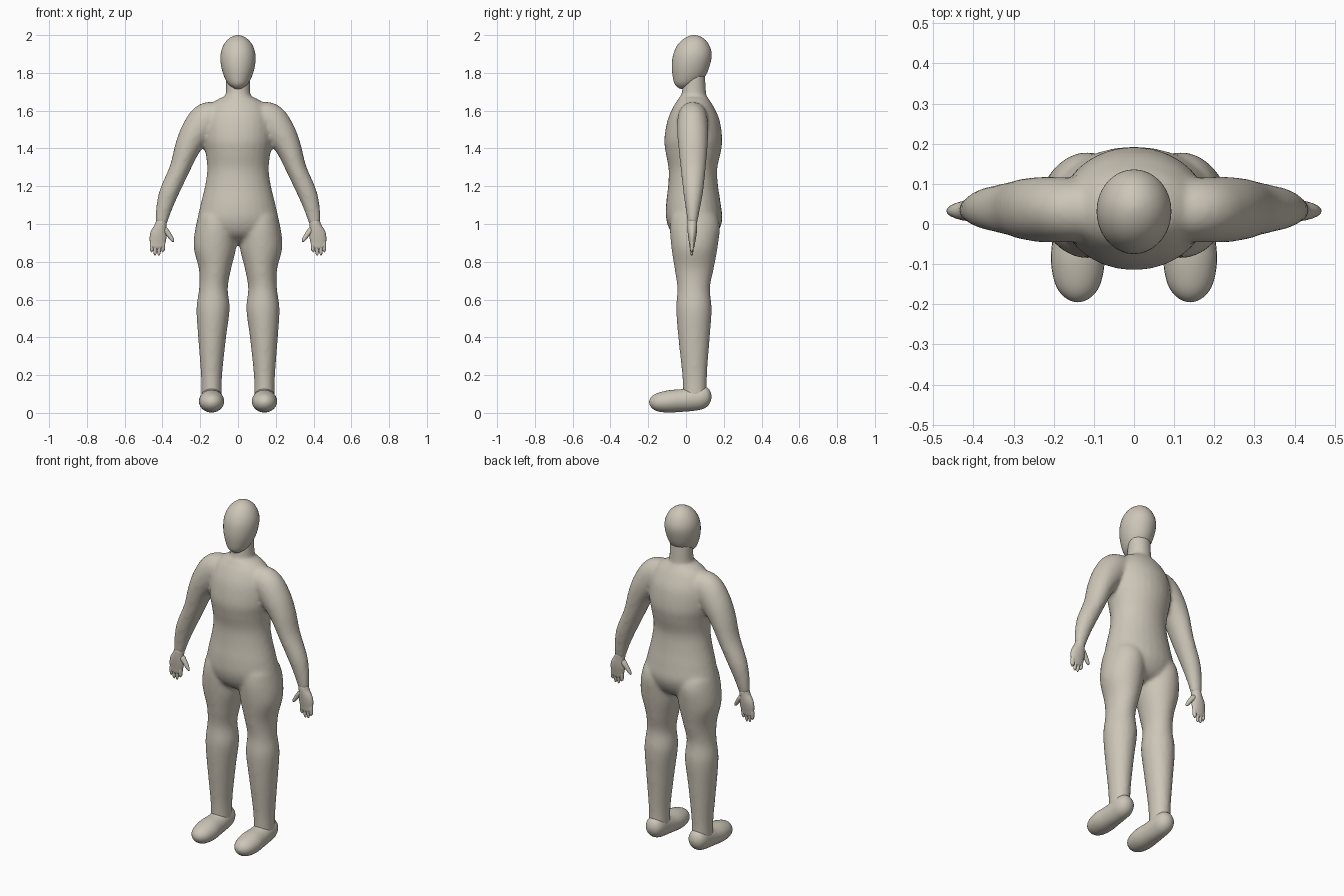
import bpy, bmesh, math
from mathutils import Vector

clay = bpy.data.materials.new("warm grey clay")
clay.diffuse_color = (0.61, 0.565, 0.48, 1)


def spline(stations, steps):
    """Smoothly interpolate stations (x, y, z, r1, r2); zero-radius ends become round."""
    def ghost(a, b):
        if a[3] == 0:
            return list(b[:3]) + [-b[3], -b[4]]
        return [2 * p - q for p, q in zip(a, b)]
    pts = [ghost(stations[0], stations[1])] + list(stations) + [ghost(stations[-1], stations[-2])]
    out = []
    for i in range(1, len(pts) - 2):
        for k in range(steps):
            t = k / steps
            out.append([0.5 * (2 * b + (c - a) * t + (2 * a - 5 * b + 4 * c - d) * t * t
                               + (3 * b - a - 3 * c + d) * t ** 3)
                        for a, b, c, d in zip(*pts[i - 1:i + 3])])
    return out + [list(stations[-1])]


def loft(bm, stations, ref, axis=None, sign=1, sides=28, steps=5):
    """Loft ellipses; r1 lies across ref, r2 along ref. A fixed axis keeps rings parallel."""
    rows = spline([(s[0] * sign, *s[1:]) for s in stations], steps)
    ref = Vector(ref)
    rings = []
    for i, r in enumerate(rows):
        a, b = rows[max(i - 1, 0)], rows[min(i + 1, len(rows) - 1)]
        t = Vector(axis) if axis else (Vector(b[:3]) - Vector(a[:3])).normalized()
        u = t.cross(ref).normalized()
        v = u.cross(t).normalized()
        r1, r2 = max(r[3], 0.0004), max(r[4], 0.0004)
        rings.append([bm.verts.new(Vector(r[:3]) + u * r1 * math.cos(q) + v * r2 * math.sin(q))
                      for q in (2 * math.pi * j / sides for j in range(sides))])
    for p, q in zip(rings, rings[1:]):
        for j in range(sides):
            k = (j + 1) % sides
            bm.faces.new((p[j], p[k], q[k], q[j]))
    bm.faces.new(rings[0][::-1])
    bm.faces.new(rings[-1])


def finish(name, bm, mirror=False):
    bmesh.ops.recalc_face_normals(bm, faces=bm.faces)
    me = bpy.data.meshes.new(name)
    bm.to_mesh(me)
    bm.free()
    me.materials.append(clay)
    me.shade_smooth()
    ob = bpy.data.objects.new(name, me)
    bpy.context.collection.objects.link(ob)
    if mirror:
        ob.modifiers.new("both sides", 'MIRROR')
    return ob


X, Y, Z = (1, 0, 0), (0, 1, 0), (0, 0, 1)


def upright(rows):
    """Rows of (x, z, half width, front y, back y) to stations."""
    return [(x, (f + b) / 2, z, w, (b - f) / 2) for x, z, w, f, b in rows]


torso = upright([
    (0, 1.685, 0, .035, .035), (0, 1.675, .07, -.03, .105), (0, 1.655, .115, -.045, .125),
    (0, 1.62, .152, -.068, .147), (0, 1.55, .178, -.098, .178), (0, 1.45, .184, -.115, .192),
    (0, 1.38, .172, -.108, .184), (0, 1.29, .163, -.092, .165), (0, 1.2, .175, -.095, .17),
    (0, 1.10, .199, -.106, .185), (0, 1.02, .212, -.104, .192), (0, .95, .18, -.075, .165),
    (0, .91, .10, -.02, .12), (0, .895, 0, .045, .045)])
leg = upright([
    (.10, 1.10, 0, .045, .045), (.108, 1.07, .085, -.06, .14), (.115, 1.0, .106, -.085, .178),
    (.122, .88, .113, -.078, .168), (.122, .76, .085, -.06, .146), (.13, .66, .076, -.046, .127),
    (.132, .55, .088, -.052, .136), (.137, .4, .074, -.041, .126), (.14, .2, .056, -.02, .111),
    (.14, .08, .054, -.015, .11)])
neck = upright([(0, 1.6, .075, -.03, .11), (0, 1.67, .067, -.025, .108),
                (0, 1.72, .064, -.02, .105), (0, 1.8, .064, -.01, .10)])
arm = [(.08, .035, 1.56, 0, 0), (.11, .035, 1.56, .075, .07), (.165, .035, 1.55, .092, .08),
       (.222, .036, 1.485, .083, .082), (.267, .037, 1.405, .068, .077),
       (.31, .038, 1.29, .054, .066), (.366, .038, 1.165, .051, .052),
       (.392, .036, 1.08, .042, .038), (.408, .034, 1.0, .031, .025)]

# Body: torso, neck, arms and legs fused into one smooth skin
bm = bmesh.new()
loft(bm, torso, Y, Z)
loft(bm, neck, Y, Z)
for s in (1, -1):
    loft(bm, leg, Y, Z, s)
    loft(bm, arm, Y, None, s)
body = finish("body", bm)
fuse = body.modifiers.new("fuse", 'REMESH')
fuse.mode = 'VOXEL'
fuse.voxel_size = 0.011
fuse.use_smooth_shade = True
soft = body.modifiers.new("soften", 'SMOOTH')
soft.factor = 0.5
soft.iterations = 6

# Head: tilted egg
bm = bmesh.new()
loft(bm, upright([
    (0, 2.0, 0, .043, .043), (0, 1.985, .043, -.005, .09), (0, 1.95, .075, -.043, .121),
    (0, 1.9, .092, -.067, .136), (0, 1.84, .09, -.075, .126), (0, 1.78, .073, -.07, .10),
    (0, 1.735, .045, -.056, .05), (0, 1.713, 0, -.015, -.015)]), Y, Z, sides=36)
finish("head", bm)

# Feet: (y, half width, bottom z, top z) from heel to toe
bm = bmesh.new()
foot = [(.135, 0, .085, .085), (.122, .036, .045, .125), (.09, .053, .021, .143),
        (.04, .057, .011, .14), (-.02, .061, .006, .126), (-.09, .067, .002, .12),
        (-.15, .056, .008, .105), (-.183, .032, .028, .085), (-.195, 0, .057, .057)]
loft(bm, [(.14, y, (lo + hi) / 2, w, (hi - lo) / 2) for y, w, lo, hi in foot], Z, Y)
finish("foot", bm, True)

# Hands: palm, four fingers and a thumb
bm = bmesh.new()
loft(bm, [(.402, .034, 1.04, 0, 0), (.404, .034, 1.02, .026, .023), (.41, .033, .99, .031, .026),
          (.421, .033, .945, .044, .023), (.426, .032, .90, .041, .016),
          (.428, .031, .875, .033, .011), (.428, .031, .862, 0, 0)], Y, sides=20)
for x, tip in ((.397, .85), (.417, .832), (.437, .834), (.455, .85)):
    loft(bm, [(x, .032, .92, 0, 0), (x, .032, .905, .011, .011),
              (x + .001, .031, .865, .0105, .009), (x + .002, .03, tip + .008, .007, .006),
              (x + .002, .03, tip, 0, 0)], Y, sides=12, steps=4)
loft(bm, [(.405, .033, .985, 0, 0), (.392, .033, .972, .017, .016), (.371, .032, .95, .014, .014),
          (.354, .03, .926, .011, .011), (.345, .029, .912, .008, .008),
          (.34, .029, .904, 0, 0)], Y, sides=12, steps=4)
finish("hand", bm, True)
